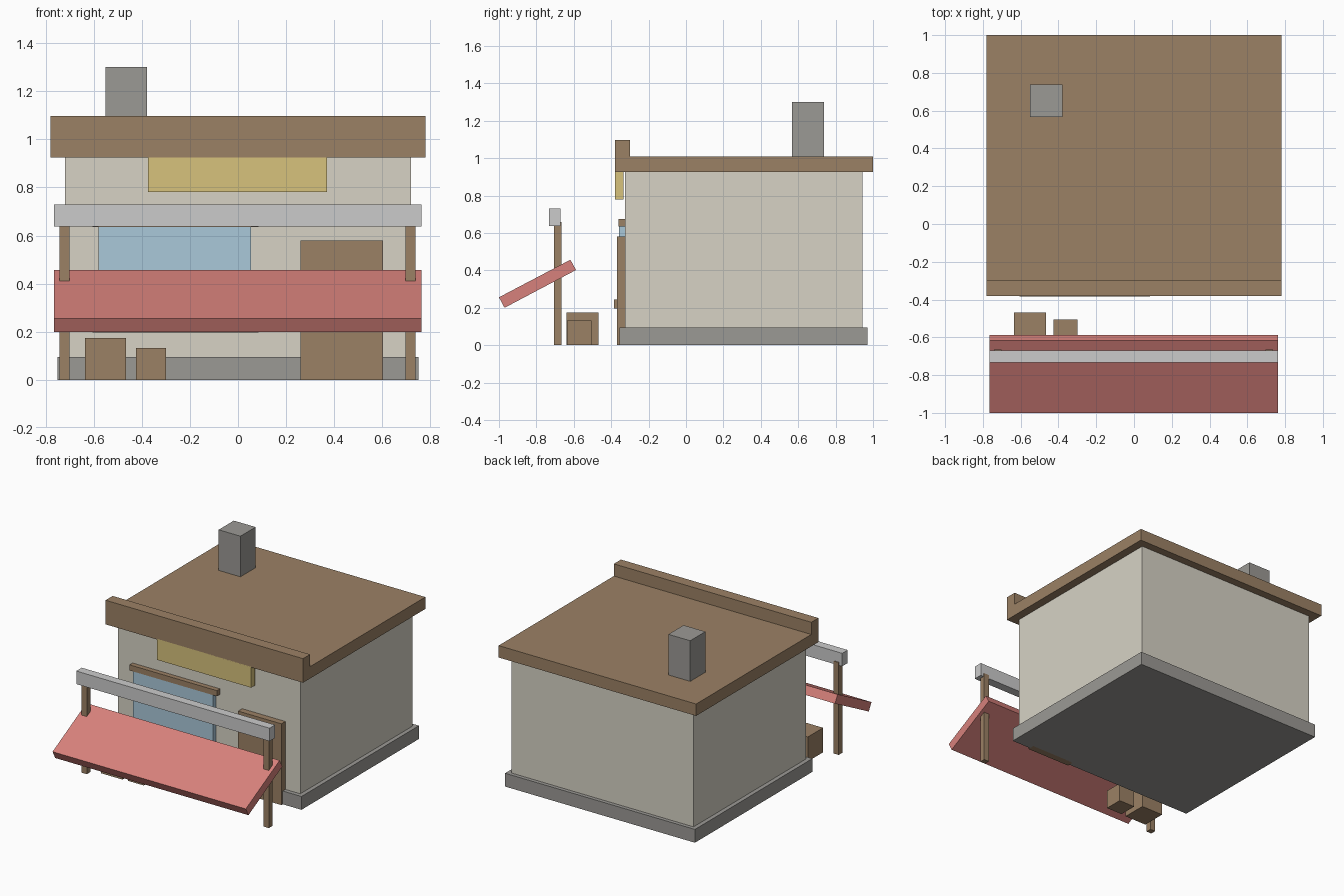
import bpy, bmesh

if "Cube" in bpy.data.objects:
    bpy.data.objects.remove(bpy.data.objects["Cube"])


def mat(name, r, g, b):
    m = bpy.data.materials.new(name)
    m.diffuse_color = (r, g, b, 1)
    m.use_nodes = True
    m.node_tree.nodes["Principled BSDF"].inputs["Base Color"].default_value = m.diffuse_color
    return m


BROWN = mat("wood", 0.33, 0.22, 0.13)
CREAM = mat("plaster", 0.68, 0.65, 0.56)
RED = mat("awning_red", 0.68, 0.22, 0.2)
BLUE = mat("glass", 0.4, 0.58, 0.7)
YELLOW = mat("sign_yellow", 0.68, 0.54, 0.2)
STONE = mat("stone", 0.33, 0.32, 0.3)
PALE = mat("pale_trim", 0.68, 0.68, 0.66)


def extrude_x(name, profile, x0, x1, material):
    """Extrude a closed (y, z) profile from x0 to x1."""
    bm = bmesh.new()
    face = bm.faces.new([bm.verts.new((x0, y, z)) for y, z in profile])
    new = bmesh.ops.extrude_face_region(bm, geom=[face])["geom"]
    verts = [v for v in new if isinstance(v, bmesh.types.BMVert)]
    bmesh.ops.translate(bm, verts=verts, vec=(x1 - x0, 0, 0))
    bmesh.ops.recalc_face_normals(bm, faces=bm.faces)
    me = bpy.data.meshes.new(name)
    bm.to_mesh(me)
    bm.free()
    me.materials.append(material)
    ob = bpy.data.objects.new(name, me)
    bpy.context.collection.objects.link(ob)
    return ob


def box(name, x, y, z, material):
    """Box from (min, max) ranges."""
    profile = [(y[0], z[0]), (y[1], z[0]), (y[1], z[1]), (y[0], z[1])]
    return extrude_x(name, profile, x[0], x[1], material)


# Building shell
box("foundation", (-0.75, 0.75), (-0.355, 0.97), (0, 0.095), STONE)
box("walls", (-0.72, 0.72), (-0.325, 0.943), (0.05, 0.93), CREAM)

# Flat roof with raised front parapet
extrude_x("roof", [(-0.38, 0.925), (1.0, 0.925), (1.0, 1.01), (-0.3, 1.01),
                   (-0.3, 1.097), (-0.38, 1.097)], -0.78, 0.78, BROWN)
box("chimney", (-0.55, -0.378), (0.567, 0.738), (0.98, 1.3), STONE)

# Facade details
box("sign_board", (-0.375, 0.37), (-0.38, -0.335), (0.78, 0.93), YELLOW)
box("window", (-0.58, 0.055), (-0.358, -0.32), (0.22, 0.64), BLUE)
box("window_header", (-0.605, 0.085), (-0.36, -0.32), (0.635, 0.675), BROWN)
box("window_sill", (-0.605, 0.085), (-0.385, -0.32), (0.197, 0.243), BROWN)
box("door", (0.26, 0.602), (-0.37, -0.32), (0, 0.58), BROWN)

# Sloped awning on posts with a cross beam
extrude_x("awning", [(-1.0, 0.256), (-0.97, 0.2), (-0.588, 0.402),
                     (-0.618, 0.457)], -0.765, 0.762, RED)
for side, x in (("left", -0.721), ("right", 0.717)):
    box(f"{side}_post", (x - 0.02, x + 0.02), (-0.705, -0.665), (0, 0.66), BROWN)
box("awning_beam", (-0.765, 0.762), (-0.732, -0.67), (0.637, 0.73), PALE)

# Crates under the awning
box("large_crate", (-0.635, -0.465), (-0.64, -0.468), (0, 0.175), BROWN)
box("small_crate", (-0.425, -0.3), (-0.635, -0.505), (0, 0.132), BROWN)
